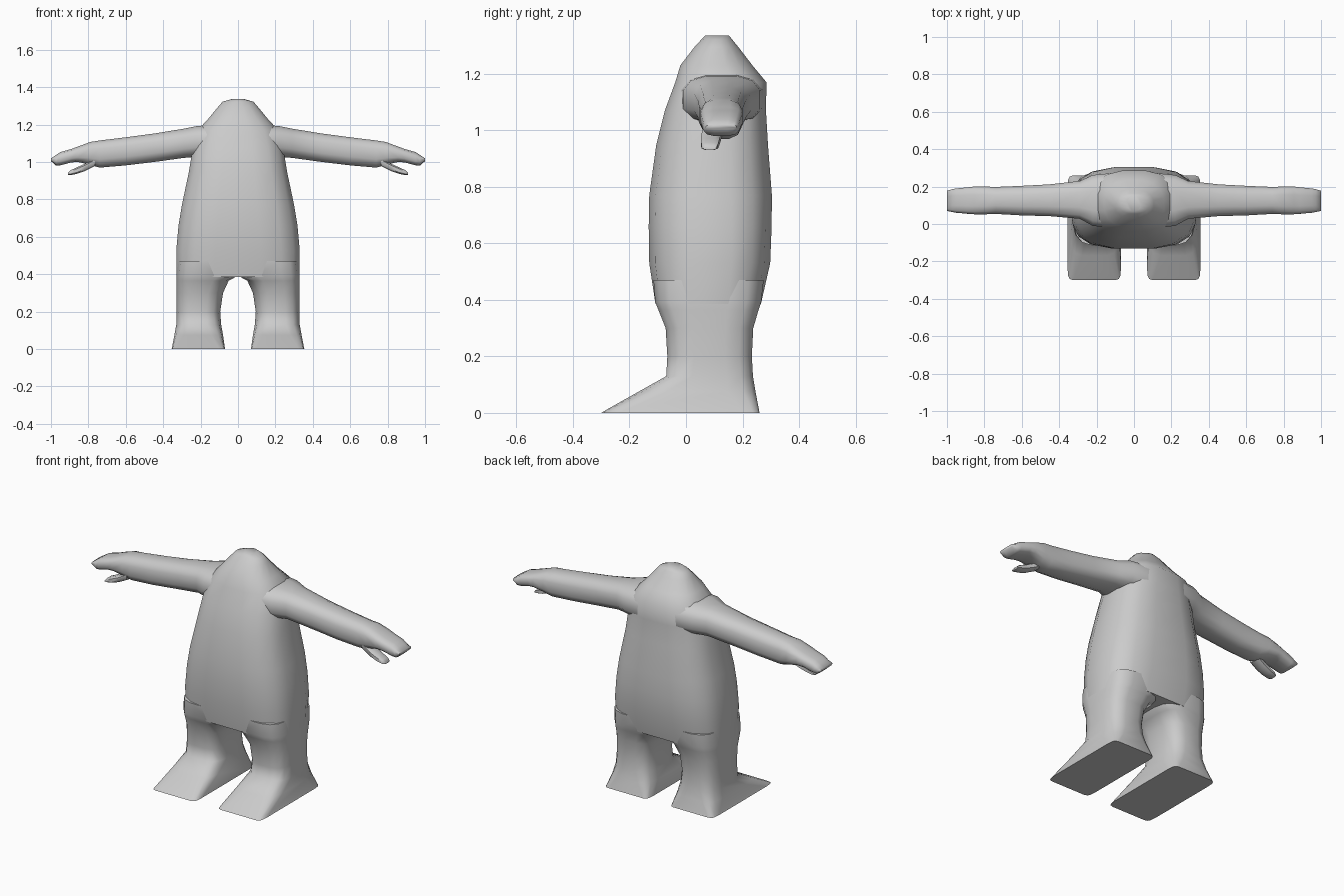
import bpy, bmesh, math

skin = bpy.data.materials.new("plain_grey")
skin.diffuse_color = (0.6, 0.6, 0.6, 1)


def outline(a0, a1, b0, b1, power, n):
    """Rounded rectangle filling the box a0..a1, b0..b1 (higher power = squarer)."""
    pts = []
    for i in range(n):
        t = 2 * math.pi * (i + 0.5) / n
        c, s = math.cos(t), math.sin(t)
        u = math.copysign(abs(c) ** (2 / power), c)
        v = math.copysign(abs(s) ** (2 / power), s)
        pts.append((u, v))
    mu = max(p[0] for p in pts)
    mv = max(p[1] for p in pts)
    return [((a0 + a1) / 2 + u / mu * (a1 - a0) / 2,
             (b0 + b1) / 2 + v / mv * (b1 - b0) / 2) for u, v in pts]


def loft(name, rings, place, n=12, mirror=False, angle=60):
    """Skin a stack of outlines; each ring is (station, a0, a1, b0, b1, power)."""
    bm = bmesh.new()
    loops = [[bm.verts.new(place(r[0], a, b)) for a, b in outline(*r[1:], n)]
             for r in rings]
    for lo, hi in zip(loops, loops[1:]):
        for i in range(n):
            j = (i + 1) % n
            bm.faces.new((lo[i], lo[j], hi[j], hi[i]))
    bm.faces.new(loops[0][::-1])
    bm.faces.new(loops[-1])
    bmesh.ops.recalc_face_normals(bm, faces=bm.faces)
    mesh = bpy.data.meshes.new(name)
    bm.to_mesh(mesh)
    bm.free()
    mesh.materials.append(skin)
    ob = bpy.data.objects.new(name, mesh)
    bpy.context.collection.objects.link(ob)
    bpy.ops.object.select_all(action='DESELECT')
    ob.select_set(True)
    bpy.context.view_layer.objects.active = ob
    bpy.ops.object.shade_smooth_by_angle(angle=math.radians(angle))
    if mirror:
        ob.modifiers.new("mirror", 'MIRROR')
    return ob


def upright(z, x, y):
    return (x, y, z)


def sideways(x, y, z):
    return (x, y, z)


# Torso and neck: height, half width, front, back, squareness
torso = [(0.385, 0.328, -0.108, 0.265, 3.4), (0.53, 0.33, -0.13, 0.298, 3.2),
         (0.66, 0.318, -0.132, 0.303, 3.1), (0.77, 0.30, -0.13, 0.304, 3.0),
         (0.95, 0.262, -0.105, 0.29, 2.9), (1.07, 0.243, -0.075, 0.283, 2.8),
         (1.17, 0.215, -0.038, 0.285, 2.7), (1.23, 0.16, -0.02, 0.235, 2.4),
         (1.295, 0.106, 0.03, 0.185, 2.2), (1.322, 0.083, 0.055, 0.163, 2.2),
         (1.336, 0.035, 0.068, 0.152, 2.2)]
loft("torso", [(z, -w, w, f, b, p) for z, w, f, b, p in torso], upright, n=16)

# Legs with flared wedge feet: height, inner, outer, front, back, squareness
loft("leg", [(0.0, 0.07, 0.355, -0.30, 0.26, 14),
             (0.012, 0.071, 0.352, -0.28, 0.258, 11),
             (0.075, 0.08, 0.34, -0.168, 0.246, 5),
             (0.13, 0.09, 0.33, -0.07, 0.237, 3.5),
             (0.20, 0.095, 0.328, -0.066, 0.233, 3.2),
             (0.30, 0.08, 0.328, -0.072, 0.238, 3.2),
             (0.365, 0.05, 0.328, -0.098, 0.257, 3.4),
             (0.392, 0.0, 0.328, -0.109, 0.266, 3.6),
             (0.47, -0.01, 0.322, -0.115, 0.275, 3.6)],
     upright, n=16, mirror=True)

# Arms and mitten hands: reach, front, back, bottom, top, squareness
loft("arm", [(0.12, -0.02, 0.272, 1.02, 1.20, 2.8),
             (0.22, -0.01, 0.262, 1.027, 1.192, 2.8),
             (0.29, 0.028, 0.23, 1.022, 1.178, 2.8),
             (0.45, 0.042, 0.212, 1.0, 1.152, 2.8),
             (0.60, 0.046, 0.204, 0.982, 1.132, 2.8),
             (0.74, 0.054, 0.198, 0.97, 1.115, 2.8),
             (0.79, 0.052, 0.20, 0.985, 1.107, 3),
             (0.855, 0.052, 0.20, 1.0, 1.083, 3),
             (0.89, 0.055, 0.196, 0.998, 1.07, 3),
             (0.95, 0.06, 0.19, 0.982, 1.053, 3),
             (0.972, 0.064, 0.186, 0.98, 1.038, 3),
             (1.0, 0.07, 0.178, 1.005, 1.02, 3)],
     sideways, mirror=True)

# Thumbs hanging below the hands
loft("thumb", [(0.765, 0.06, 0.13, 0.978, 1.02, 3),
               (0.82, 0.054, 0.122, 0.951, 0.99, 3),
               (0.86, 0.053, 0.117, 0.937, 0.972, 3),
               (0.895, 0.055, 0.113, 0.93, 0.956, 3),
               (0.909, 0.062, 0.107, 0.931, 0.942, 3)],
     sideways, n=8, mirror=True)
